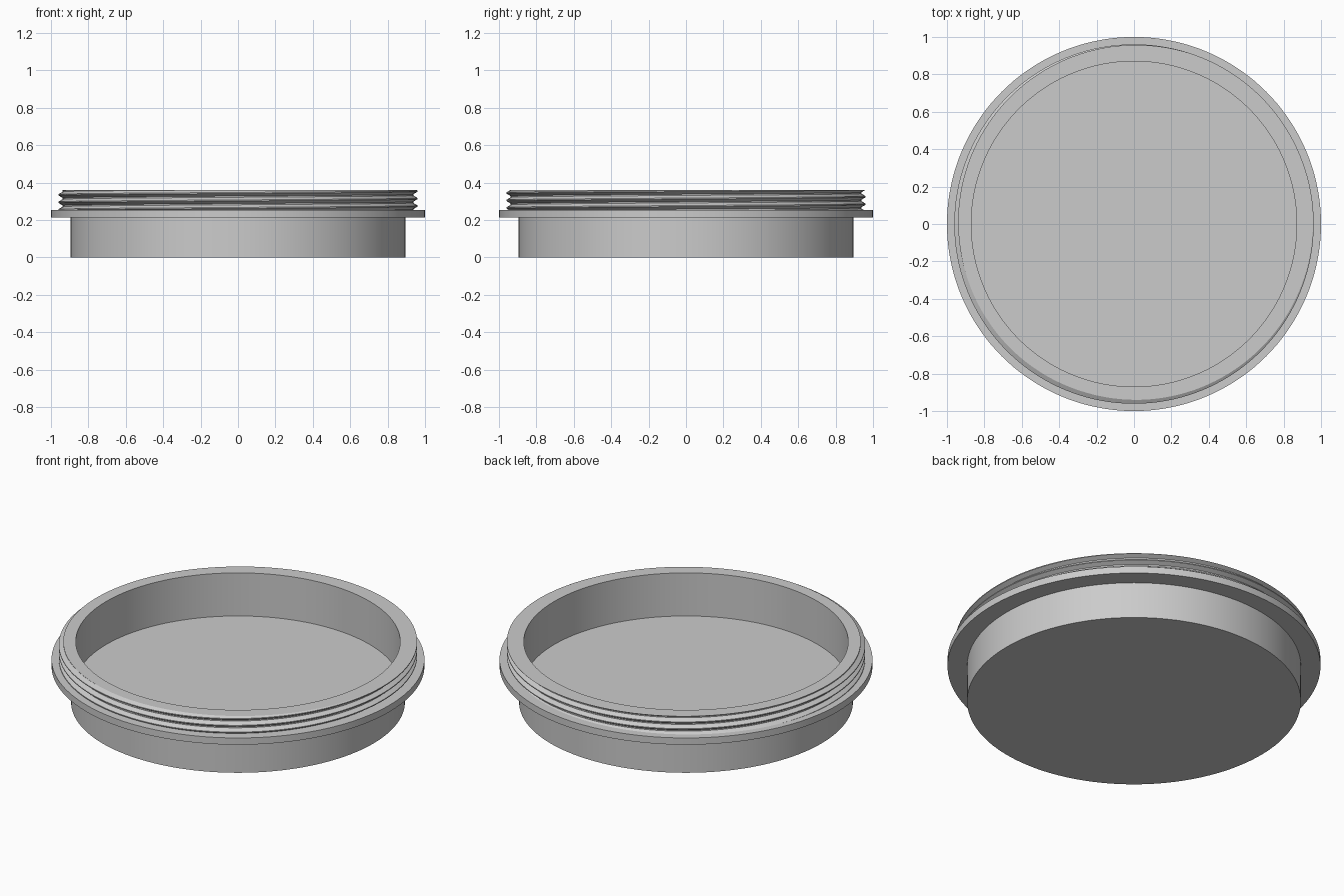
import bpy
import bmesh
from math import cos, sin, tau, radians

cube = bpy.data.objects.get("Cube")
if cube:
    bpy.data.objects.remove(cube, do_unlink=True)

SEGMENTS = 144
PITCH = 0.04
CREST_Z = 0.315               # height of a crest at angle zero
ROOT_R, CREST_R = 0.937, 0.961
NECK_BOTTOM, NECK_TOP = 0.255, 0.36
CREST_FLAT, ROOT_START = 0.07, 0.42   # profile corners, in turns from the crest

grey = bpy.data.materials.new("plain grey")
grey.use_nodes = True
colour = (0.6, 0.6, 0.6, 1)
grey.diffuse_color = colour
grey.node_tree.nodes["Principled BSDF"].inputs["Base Color"].default_value = colour


def thread_radius(z, turn):
    """Radius of the helical thread at a height and a fraction of a turn."""
    phase = (z - CREST_Z) / PITCH - turn
    distance = abs(phase - round(phase))
    t = (distance - CREST_FLAT) / (ROOT_START - CREST_FLAT)
    return CREST_R + (ROOT_R - CREST_R) * min(max(t, 0), 1)


def section(turn):
    """Radius and height of the whole cross-section at a fraction of a turn."""
    # Closed base, wall and flange
    points = [(0, 0), (0.895, 0), (0.895, 0.215), (1, 0.215), (1, NECK_BOTTOM)]
    # Threaded neck, cut off level at both ends
    for ridge in range(-3, 3):
        for corner in (-ROOT_START, -CREST_FLAT, CREST_FLAT, ROOT_START):
            z = CREST_Z + PITCH * (ridge + corner + turn)
            z = min(max(z, NECK_BOTTOM), NECK_TOP)
            points.append((thread_radius(z, turn), z))
    # Rim, inner wall and floor
    return points + [(0.87, NECK_TOP), (0.87, 0.105), (0, 0.105)]


# Sweep the cross-section around the axis
bm = bmesh.new()
columns = []
for i in range(SEGMENTS + 1):
    turn = i / SEGMENTS
    columns.append([bm.verts.new((r * cos(tau * turn), r * sin(tau * turn), z))
                    for r, z in section(turn)])
for a, b in zip(columns, columns[1:]):
    for k in range(len(a) - 1):
        bm.faces.new((a[k], b[k], b[k + 1], a[k + 1]))
bmesh.ops.remove_doubles(bm, verts=bm.verts, dist=0.0002)
bmesh.ops.recalc_face_normals(bm, faces=bm.faces)

mesh = bpy.data.meshes.new("threaded_cup")
bm.to_mesh(mesh)
bm.free()
mesh.materials.append(grey)
cup = bpy.data.objects.new("threaded_cup", mesh)
bpy.context.collection.objects.link(cup)

bpy.ops.object.select_all(action="DESELECT")
cup.select_set(True)
bpy.context.view_layer.objects.active = cup
bpy.ops.object.shade_smooth_by_angle(angle=radians(25))
